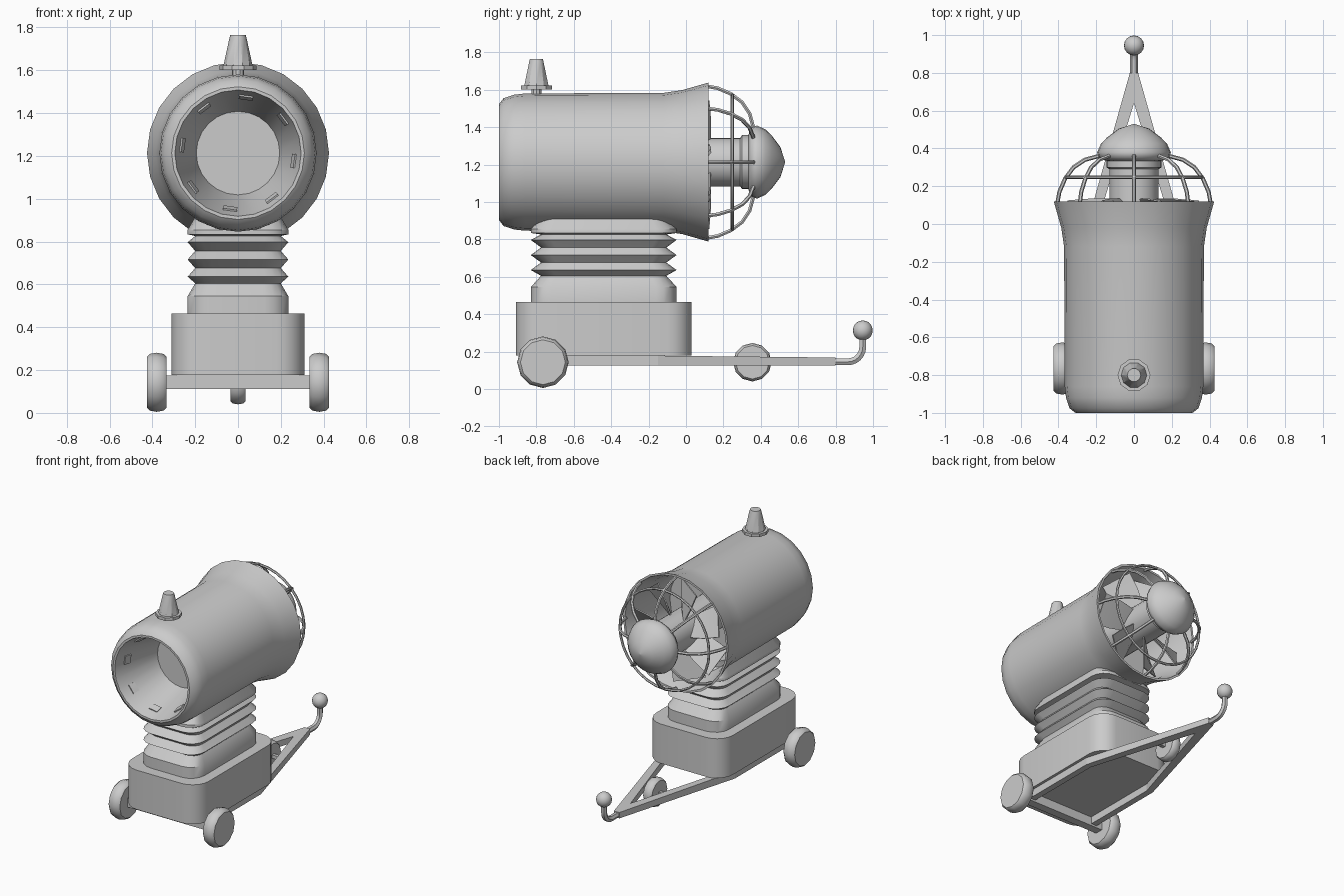
import bpy, bmesh, math
from math import sin, cos, pi, radians
from mathutils import Matrix, Vector

if "Cube" in bpy.data.objects:
    bpy.data.objects.remove(bpy.data.objects["Cube"])

grey = bpy.data.materials.new("plain_grey")
grey.use_nodes = True
tone = (0.6, 0.6, 0.6, 1)
grey.diffuse_color = tone
grey.node_tree.nodes["Principled BSDF"].inputs["Base Color"].default_value = tone

AXIS_Z = 1.213  # barrel axis height


def select(ob):
    bpy.ops.object.select_all(action="DESELECT")
    ob.select_set(True)
    bpy.context.view_layer.objects.active = ob


def finish(name, bm, angle=35):
    bmesh.ops.remove_doubles(bm, verts=bm.verts, dist=1e-5)
    bmesh.ops.recalc_face_normals(bm, faces=bm.faces)
    mesh = bpy.data.meshes.new(name)
    bm.to_mesh(mesh)
    bm.free()
    ob = bpy.data.objects.new(name, mesh)
    bpy.context.collection.objects.link(ob)
    mesh.materials.append(grey)
    select(ob)
    if angle:
        bpy.ops.object.shade_smooth_by_angle(angle=radians(angle))
    return ob


def skin(bm, rings, caps=True):
    """Join rings of points into a closed-sided shell."""
    rows = [[bm.verts.new(p) for p in ring] for ring in rings]
    for a, b in zip(rows, rows[1:]):
        for i in range(len(a)):
            j = (i + 1) % len(a)
            bm.faces.new((a[i], a[j], b[j], b[i]))
    if caps:
        bm.faces.new(rows[0])
        bm.faces.new(rows[-1])


def lathe(name, profile, axis, centre, sides=24, angle=35):
    """Revolve (radius, height) pairs around the x, y or z axis."""
    turn = {"x": lambda c, s, h: (h, c, s),
            "y": lambda c, s, h: (c, h, s),
            "z": lambda c, s, h: (c, s, h)}[axis]
    bm = bmesh.new()
    turns = [2 * pi * i / sides for i in range(sides)]
    skin(bm, [[Vector(centre) + Vector(turn(max(r, 0.001) * cos(a), max(r, 0.001) * sin(a), h))
               for a in turns] for r, h in profile])
    return finish(name, bm, angle)


def rounded_rect(hx, hy, cy, z, radius, steps=4):
    points = []
    for k, (sx, sy) in enumerate([(1, 1), (-1, 1), (-1, -1), (1, -1)]):
        for i in range(steps + 1):
            a = (k + i / steps) * pi / 2
            points.append((sx * (hx - radius) + radius * cos(a),
                           cy + sy * (hy - radius) + radius * sin(a), z))
    return points


def tube(name, points, radius, cyclic=False):
    curve = bpy.data.curves.new(name, "CURVE")
    curve.dimensions = "3D"
    curve.bevel_depth = radius
    curve.bevel_resolution = 1
    curve.use_fill_caps = True
    spline = curve.splines.new("POLY")
    spline.points.add(len(points) - 1)
    for sp, p in zip(spline.points, points):
        sp.co = (*p, 1)
    spline.use_cyclic_u = cyclic
    ob = bpy.data.objects.new(name, curve)
    bpy.context.collection.objects.link(ob)
    curve.materials.append(grey)
    select(ob)
    bpy.ops.object.convert(target="MESH")
    bpy.ops.object.shade_smooth_by_angle(angle=radians(50))
    return ob


def box(name, size, matrix):
    bm = bmesh.new()
    bmesh.ops.create_cube(bm, size=1, matrix=matrix @ Matrix.Diagonal((*size, 1)))
    return finish(name, bm, 0)


# Barrel: front funnel, outer shell, flared rear rim and inner duct
axis = (0, 0, AXIS_Z)
lathe("barrel", [(0, -.65), (.195, -.65), (.295, -1), (.31, -1), (.342, -.975),
                 (.36, -.92), (.367, -.86), (.37, -.12), (.385, -.02), (.425, .12),
                 (.41, .12), (.37, 0), (.35, -.12), (.34, -.3), (0, -.3)], "y", axis)

# Spray nozzles just inside the mouth
for i in range(8):
    spin = Matrix.Rotation(radians(8 + 45 * i), 4, "Y")
    place = Matrix.Translation(axis) @ spin @ Matrix.Translation((.272, -.9, 0))
    box(f"spray_nozzle_{i + 1}", (.03, .05, .065), place @ Matrix.Rotation(radians(16), 4, "Z"))

# Fan motor and domed cap
lathe("fan_motor", [(0, -.3), (.13, -.3), (.13, .29), (.145, .3), (.145, .36), (0, .36)],
      "y", axis)
lathe("motor_dome", [(0, .33), (.15, .335), (.185, .35), (.195, .38), (.175, .425),
                     (.143, .458), (.08, .505), (0, .53)], "y", axis, angle=60)

# Twisted fan blades
bm = bmesh.new()
for i in range(7):
    spin = Matrix.Translation(axis) @ Matrix.Rotation(2 * pi * i / 7, 4, "Y")
    rings = []
    for r, half, pitch in [(.11, .08, 50), (.22, .1, 38), (.345, .11, 28)]:
        c, s = cos(radians(pitch)), sin(radians(pitch))
        rings.append([spin @ Vector((r, .07 + u * s + v * c, u * c - v * s))
                      for u, v in [(-half, -.004), (half, -.004), (half, .004), (-half, .004)]])
    skin(bm, rings)
finish("fan_blades", bm)

# Guard cage: eight curved wires and one ring
arc = [(.405, .115), (.395, .17), (.365, .24), (.32, .3), (.26, .34), (.15, .37)]
for i in range(8):
    a = i * pi / 4
    tube(f"cage_wire_{i + 1}", [(r * cos(a), y, AXIS_Z + r * sin(a)) for r, y in arc], .011)
tube("cage_ring", [(.36 * cos(i * pi / 16), .248, AXIS_Z + .36 * sin(i * pi / 16))
                   for i in range(32)], .009, True)

# Beacon on top
lathe("beacon", [(0, 1.56), (.028, 1.56), (.028, 1.6), (.087, 1.6), (.087, 1.622),
                 (.068, 1.622), (.04, 1.75), (.036, 1.765), (0, 1.765)], "z", (0, -.8, 0), 10)

# Folded bellows, with an equal collar at top and bottom
bm = bmesh.new()
folds = [(.45, 0), (.545, 0), (.605, 1), (.636, 0), (.676, 1), (.716, 0),
         (.756, 1), (.797, 0), (.826, 1), (.834, 0), (.855, 0), (.915, 1), (.96, 1)]
skin(bm, [rounded_rect(.235 - .035 * d, .39 - .055 * d, -.44, z, .11 - .03 * d)
          for z, d in folds])
finish("bellows", bm)

# Base housing
bm = bmesh.new()
skin(bm, [rounded_rect(.31, .47, -.44, z, .13, 5) for z in (.178, .465)])
finish("base_housing", bm)

# Trailer frame, one half mirrored
outline = [(0, -.8), (.29, -.8), (.29, -.15), (.022, .8), (0, .8),
           (0, .64), (.245, -.16), (.245, -.74), (0, -.74)]
bm = bmesh.new()
skin(bm, [[(x, y, z) for x, y in outline] for z in (.125, .178)])
bm.faces.ensure_lookup_table()
seam = [f for f in bm.faces if all(abs(v.co.x) < 1e-6 for v in f.verts)]
bmesh.ops.delete(bm, geom=seam, context="FACES_ONLY")
bm_mirror = bmesh.ops.duplicate(bm, geom=bm.verts[:] + bm.edges[:] + bm.faces[:])
for v in bm_mirror["geom"]:
    if isinstance(v, bmesh.types.BMVert):
        v.co.x = -v.co.x
for v in bm.verts:  # slimmer draw bars behind the housing
    if v.co.y > .1 and v.co.z > .15:
        v.co.z = .168
finish("trailer_frame", bm, 0)

# Axles and wheels
box("main_axle", (.68, .06, .065), Matrix.Translation((0, -.765, .143)))
box("small_axle", (.26, .025, .025), Matrix.Translation((0, .355, .143)))


def wheel(name, x, y, radius, half):
    lathe(name, [(0, -half), (radius * .87, -half), (radius * .96, -half * .7), (radius, 0),
                 (radius * .96, half * .7), (radius * .87, half), (0, half)],
          "x", (x, y, .143), 12, 40)


wheel("right_wheel", -.38, -.765, .138, .045)
wheel("left_wheel", .38, -.765, .138, .045)
wheel("support_wheel", 0, .355, .103, .035)

# Hitch pipe with a ball on its end
bend = [(0, .865 + .08 * sin(a), .225 - .08 * cos(a))
        for a in (i * pi / 12 for i in range(7))]
tube("hitch_pipe", [(0, .74, .145)] + bend + [(0, .945, .3)], .021)
bm = bmesh.new()
bmesh.ops.create_uvsphere(bm, u_segments=16, v_segments=10, radius=.053,
                          matrix=Matrix.Translation((0, .945, .313)))
finish("hitch_ball", bm, 60)
